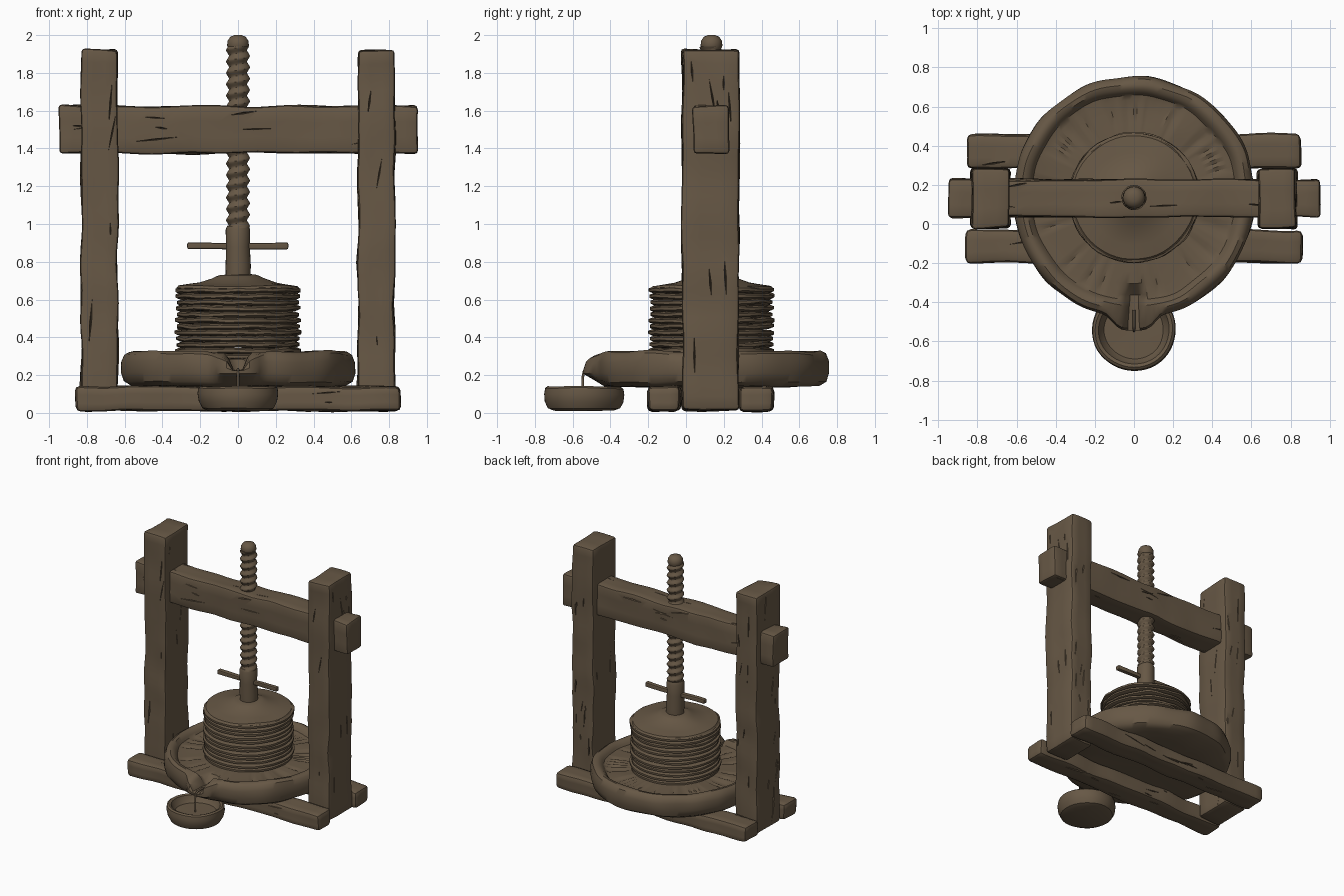
import bpy, bmesh, math, random
from mathutils import Vector, Matrix, noise

random.seed(4)
cube = bpy.data.objects.get("Cube")
if cube:
    bpy.data.objects.remove(cube, do_unlink=True)

wood = bpy.data.materials.new("weathered brown wood")
wood.use_nodes = True
WOOD = (0.135, 0.097, 0.06, 1)
wood.diffuse_color = WOOD
wood.node_tree.nodes["Principled BSDF"].inputs["Base Color"].default_value = WOOD

AXIS = Vector((0, 0.135, 0))   # centre line of the screw and tray


def make(name, bm):
    bmesh.ops.recalc_face_normals(bm, faces=bm.faces)
    mesh = bpy.data.meshes.new(name)
    bm.to_mesh(mesh)
    bm.free()
    mesh.materials.append(wood)
    obj = bpy.data.objects.new(name, mesh)
    bpy.context.collection.objects.link(obj)
    return obj


def activate(obj):
    bpy.ops.object.select_all(action='DESELECT')
    obj.select_set(True)
    bpy.context.view_layer.objects.active = obj


def smooth(obj, degrees=35):
    activate(obj)
    bpy.ops.object.shade_smooth_by_angle(angle=math.radians(degrees))


def roughen(bm, amount, scale, seed):
    shift = Vector((seed * 7.3, seed * 3.1, seed))
    for v in bm.verts:
        v.co += noise.noise_vector(v.co * scale + shift) * amount


def carve_cracks(obj, lo, hi, long, count):
    """Cut slim splits that follow the grain of a timber."""
    bm = bmesh.new()
    centre, half = (lo + hi) / 2, (hi - lo) / 2
    for i in range(count):
        side = random.choice([a for a in range(3) if a != long])
        across = 3 - long - side
        pos = centre.copy()
        pos[side] += half[side] * random.choice((-1, 1))
        pos[across] += half[across] * random.uniform(-0.75, 0.75)
        pos[long] += half[long] * random.uniform(-0.9, 0.9)
        size = [0.0, 0.0, 0.0]
        size[long] = random.uniform(0.03, 0.13)
        size[across] = random.uniform(0.003, 0.006)
        size[side] = 0.022
        normal = Vector((0, 0, 0))
        normal[side] = 1
        m = (Matrix.Translation(pos)
             @ Matrix.Rotation(random.uniform(-0.2, 0.2), 4, normal)
             @ Matrix.Diagonal((*size, 1)))
        bmesh.ops.create_uvsphere(bm, u_segments=4, v_segments=2, radius=1, matrix=m)
    cutter = make("crack_cutter", bm)
    cutter.hide_render = True
    mod = obj.modifiers.new("cracks", 'BOOLEAN')
    mod.operation, mod.solver, mod.object = 'DIFFERENCE', 'EXACT', cutter
    mod.use_self = True
    activate(obj)
    bpy.ops.object.modifier_apply(modifier=mod.name)
    bpy.data.objects.remove(cutter, do_unlink=True)


def timber(name, lo, hi, seed, bevel=0.018, cracks=14):
    """Hand-hewn squared log between two corners."""
    lo, hi = Vector(lo), Vector(hi)
    size, centre = hi - lo, (lo + hi) / 2
    long = max(range(3), key=lambda a: size[a])
    bm = bmesh.new()
    bmesh.ops.create_cube(bm, size=1, matrix=Matrix.Translation(centre) @ Matrix.Diagonal((*size, 1)))
    bmesh.ops.bevel(bm, geom=bm.edges[:], offset=bevel, segments=2, profile=0.5, affect='EDGES')
    for a in range(3):
        cuts = int(size[a] / 0.07) if a == long else 3
        for i in range(1, cuts):
            point, normal = centre.copy(), Vector((0, 0, 0))
            point[a] = lo[a] + size[a] * i / cuts
            normal[a] = 1
            bmesh.ops.bisect_plane(bm, geom=bm.verts[:] + bm.edges[:] + bm.faces[:],
                                   plane_co=point, plane_no=normal)
    roughen(bm, 0.013, 4.5, seed)
    obj = make(name, bm)
    carve_cracks(obj, lo, hi, long, cracks)
    smooth(obj)


def lathe(name, profile, centre, seg=64, shape=None, rough=0.0, seed=0, angle=35):
    """Turn (radius, height) points about a vertical line; shape(r, z, a) may adjust each."""
    bm = bmesh.new()
    rings = []
    for r, z in profile:
        ring = []
        for i in range(1 if r == 0 else seg):
            a = math.tau * i / seg
            rr, zz = shape(r, z, a) if shape else (r, z)
            ring.append(bm.verts.new((rr * math.cos(a) + centre[0], rr * math.sin(a) + centre[1], zz)))
        rings.append(ring)
    for low, top in zip(rings, rings[1:]):
        for i in range(seg):
            j = (i + 1) % seg
            corners = [low[i % len(low)], low[j % len(low)], top[j % len(top)], top[i % len(top)]]
            bm.faces.new(list(dict.fromkeys(corners)))
    if rough:
        roughen(bm, rough, 5, seed)
    obj = make(name, bm)
    smooth(obj, angle)


# Frame: sills, posts and crossbeam
timber("front_sill", (-0.855, -0.2, 0.01), (0.855, -0.03, 0.14), 1, 0.025)
timber("back_sill", (-0.855, 0.285, 0.01), (0.855, 0.46, 0.14), 2, 0.025)
for side, x0, x1 in (("left", 0.635, 0.83), ("right", -0.83, -0.635)):
    timber(side + "_post", (x0, -0.02, 0.015), (x1, 0.28, 1.92), 3 if x0 > 0 else 4, cracks=26)
timber("crossbeam", (-0.95, 0.035, 1.375), (0.95, 0.23, 1.625), 5, cracks=26)

# Pressing tray with a raised rim, radial grain grooves and a pouring lip at the front
TRAY_SEG = 144
grain = [random.choice((0, 0, 0, 0.008)) for i in range(TRAY_SEG)]


def tray_shape(r, z, a):
    x = r * math.cos(a)
    if math.sin(a) < 0 and r > 0.45:
        lip = math.exp(-(x / 0.11) ** 4)
        notch = math.exp(-(x / 0.045) ** 4)
        if r > 0.56 and z > 0.17:
            r += 0.06 * lip
            z -= 0.03 * lip * (z > 0.25)
        if z > 0.24:
            z += (0.225 - z) * notch
    if 0.36 < r < 0.52 and z > 0.2:
        z -= grain[round(a / math.tau * TRAY_SEG) % TRAY_SEG]
    return r, z


lathe("pressing_tray",
      [(0, 0.14), (0.4, 0.14), (0.57, 0.142), (0.605, 0.165), (0.618, 0.21), (0.618, 0.27),
       (0.605, 0.31), (0.58, 0.326), (0.555, 0.322), (0.535, 0.3), (0.525, 0.285),
       (0.5, 0.283), (0.44, 0.284), (0.38, 0.285), (0.3, 0.285), (0, 0.285)],
      AXIS, TRAY_SEG, tray_shape, 0.012, 6, 40)

# Stack of woven pressing mats
MATS, BOTTOM, TOP = 12, 0.28, 0.665
step = (TOP - BOTTOM) / MATS
for k in range(MATS):
    z = BOTTOM + k * step
    radius = random.uniform(0.318, 0.335) + (0.008 if k == MATS - 1 else 0)

    def mat_shape(r, z, a, k=k):
        wave = noise.noise(Vector((3 * math.cos(a), 3 * math.sin(a), k * 5.7)))
        return r * (1 + 0.025 * wave), z + 0.008 * wave

    lathe("pressing_mat_%d" % (k + 1),
          [(0, z), (radius - 0.022, z), (radius, z + step * 0.3), (radius, z + step * 0.75),
           (radius - 0.02, z + step), (0, z + step)],
          AXIS, 64, mat_shape, 0.003, k)

# Pressing lid
lathe("pressing_lid",
      [(0, 0.64), (0.3, 0.645), (0.325, 0.66), (0.315, 0.672), (0.24, 0.683), (0.2, 0.69),
       (0.135, 0.712), (0.115, 0.722), (0.09, 0.73), (0, 0.73)], AXIS, 64, rough=0.007, seed=8)

# Screw: plain foot, helical thread and rounded tip
lathe("screw_foot", [(0, 0.7), (0.064, 0.7), (0.066, 0.78), (0.063, 0.88), (0.066, 0.97),
                     (0.058, 0.99), (0, 0.99)], AXIS, 24, rough=0.005, seed=9)
PITCH = 0.06


def thread_shape(r, z, a):
    phase = (z / PITCH - a / math.tau) % 1
    return (0.046 + 0.038 * min(phase, 1 - phase) if r > 0 else 0), z


rows = 8 * 16
lathe("screw_thread",
      [(0, 0.98)] + [(0.05, 0.98 + 0.96 * i / rows) for i in range(rows + 1)] + [(0, 1.94)],
      AXIS, 32, thread_shape, angle=50)
lathe("screw_tip", [(0, 1.925), (0.05, 1.925), (0.058, 1.945), (0.055, 1.97), (0.042, 1.99),
                    (0.02, 2.0), (0, 2.0)], AXIS, 24)

# Turning bar through the screw foot
timber("turning_bar", (-0.27, 0.117, 0.866), (0.265, 0.153, 0.9), 10, 0.008, cracks=0)

# Catch bowl
lathe("catch_bowl",
      [(0, 0.01), (0.16, 0.012), (0.19, 0.025), (0.208, 0.06), (0.213, 0.1), (0.208, 0.13),
       (0.195, 0.139), (0.178, 0.132), (0.165, 0.1), (0.15, 0.08), (0, 0.078)],
      (0, -0.54), 48, rough=0.008, seed=11)

# Trickle from the tray lip into the bowl
curve = bpy.data.curves.new("trickle", 'CURVE')
curve.dimensions = '3D'
curve.bevel_depth, curve.bevel_resolution = 0.007, 2
curve.use_fill_caps = True
path = curve.splines.new('POLY')
points = [(-0.44, 0.232), (-0.52, 0.232), (-0.54, 0.222), (-0.546, 0.19), (-0.547, 0.075)]
path.points.add(len(points) - 1)
for p, (y, z) in zip(path.points, points):
    p.co = (0, y, z, 1)
curve.materials.append(wood)
bpy.context.collection.objects.link(bpy.data.objects.new("trickle", curve))
